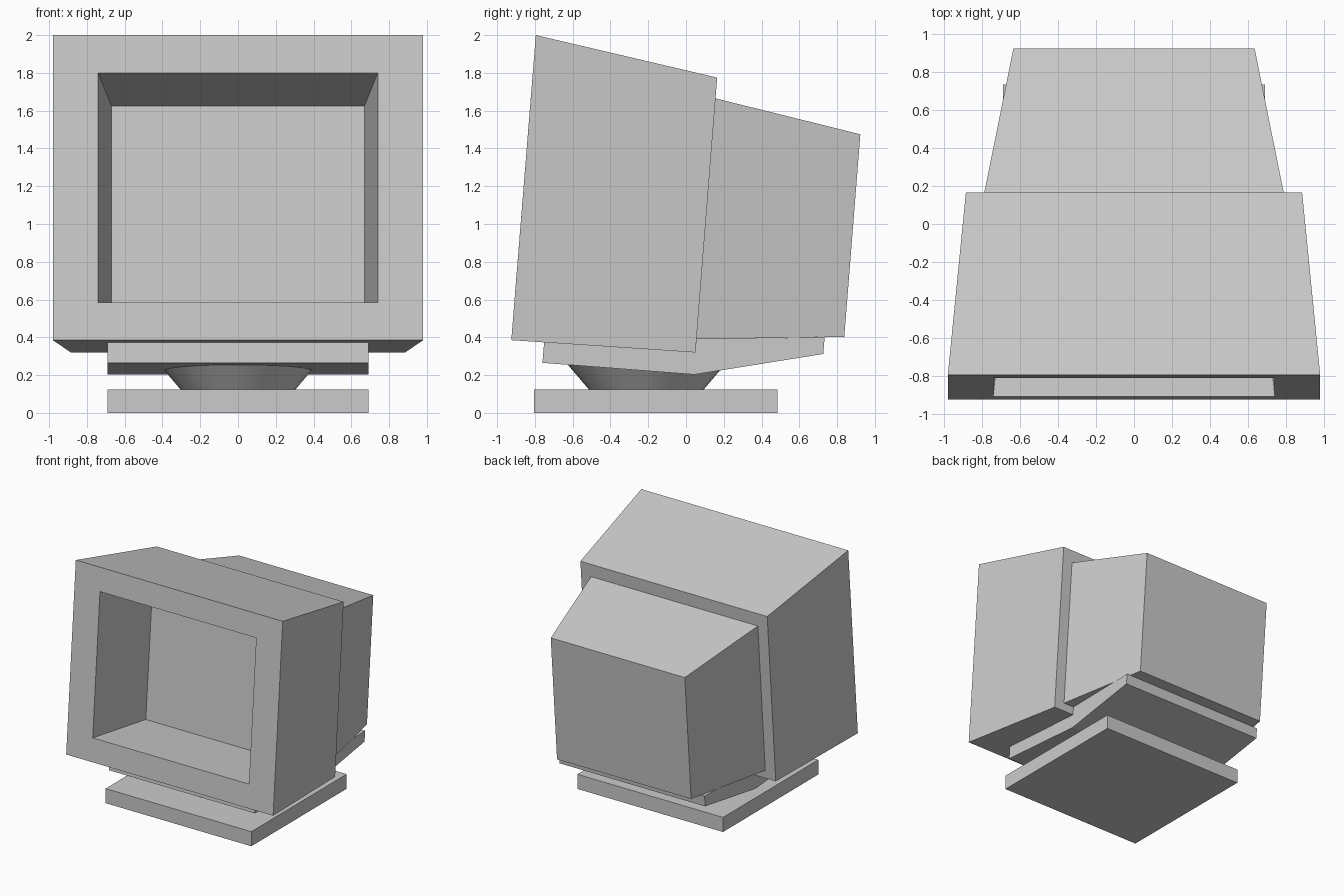
import bpy, bmesh, math

if "Cube" in bpy.data.objects:
    bpy.data.objects.remove(bpy.data.objects["Cube"])


def make_object(name, bm):
    bmesh.ops.recalc_face_normals(bm, faces=bm.faces)
    mesh = bpy.data.meshes.new(name)
    bm.to_mesh(mesh)
    bm.free()
    obj = bpy.data.objects.new(name, mesh)
    bpy.context.collection.objects.link(obj)
    return obj


def loft(name, rings):
    """Join tilted rectangles given as (half width, bottom y, bottom z, top y, top z)."""
    bm = bmesh.new()
    loops = [[bm.verts.new(p) for p in ((-w, yb, zb), (w, yb, zb), (w, yt, zt), (-w, yt, zt))]
             for w, yb, zb, yt, zt in rings]
    for a, b in zip(loops, loops[1:]):
        for i in range(4):
            j = (i + 1) % 4
            bm.faces.new((a[i], a[j], b[j], b[i]))
    bm.faces.new(loops[0])
    bm.faces.new(loops[-1])
    return make_object(name, bm)


def extrude_profile(name, profile, half_width):
    """Extrude a side profile of (y, z) points across x."""
    bm = bmesh.new()
    face = bm.faces.new([bm.verts.new((-half_width, y, z)) for y, z in profile])
    out = bmesh.ops.extrude_face_region(bm, geom=[face])
    verts = [v for v in out["geom"] if isinstance(v, bmesh.types.BMVert)]
    bmesh.ops.translate(bm, verts=verts, vec=(2 * half_width, 0, 0))
    return make_object(name, bm)


# Front housing: back wall, outer front edge, screen opening, recessed screen
loft("front_housing", [
    (0.885, 0.05, 0.32, 0.165, 1.775),
    (0.98, -0.925, 0.385, -0.795, 2.0),
    (0.74, -0.909, 0.585, -0.811, 1.80),
    (0.67, -0.29, 0.525, -0.20, 1.625),
])

# Tapered rear housing
loft("rear_housing", [
    (0.79, 0.055, 0.39, 0.156, 1.665),
    (0.635, 0.838, 0.403, 0.923, 1.475),
])

# Wedge-shaped tray under the housing
extrude_profile("tilt_tray", [
    (-0.76, 0.265), (0.045, 0.203), (0.727, 0.312), (0.734, 0.401),
    (0.056, 0.39), (0.05, 0.322), (-0.751, 0.374)], 0.69)

# Flared round neck
bpy.ops.mesh.primitive_cone_add(vertices=32, radius1=0.305, radius2=0.42, depth=0.135,
                                location=(0, -0.21, 0.125 + 0.0675))
neck = bpy.context.object
neck.name = "swivel_neck"
bpy.ops.object.shade_smooth_by_angle(angle=math.radians(30))

# Base plate
extrude_profile("base_plate", [(-0.805, 0), (0.485, 0), (0.485, 0.125), (-0.805, 0.125)], 0.69)
